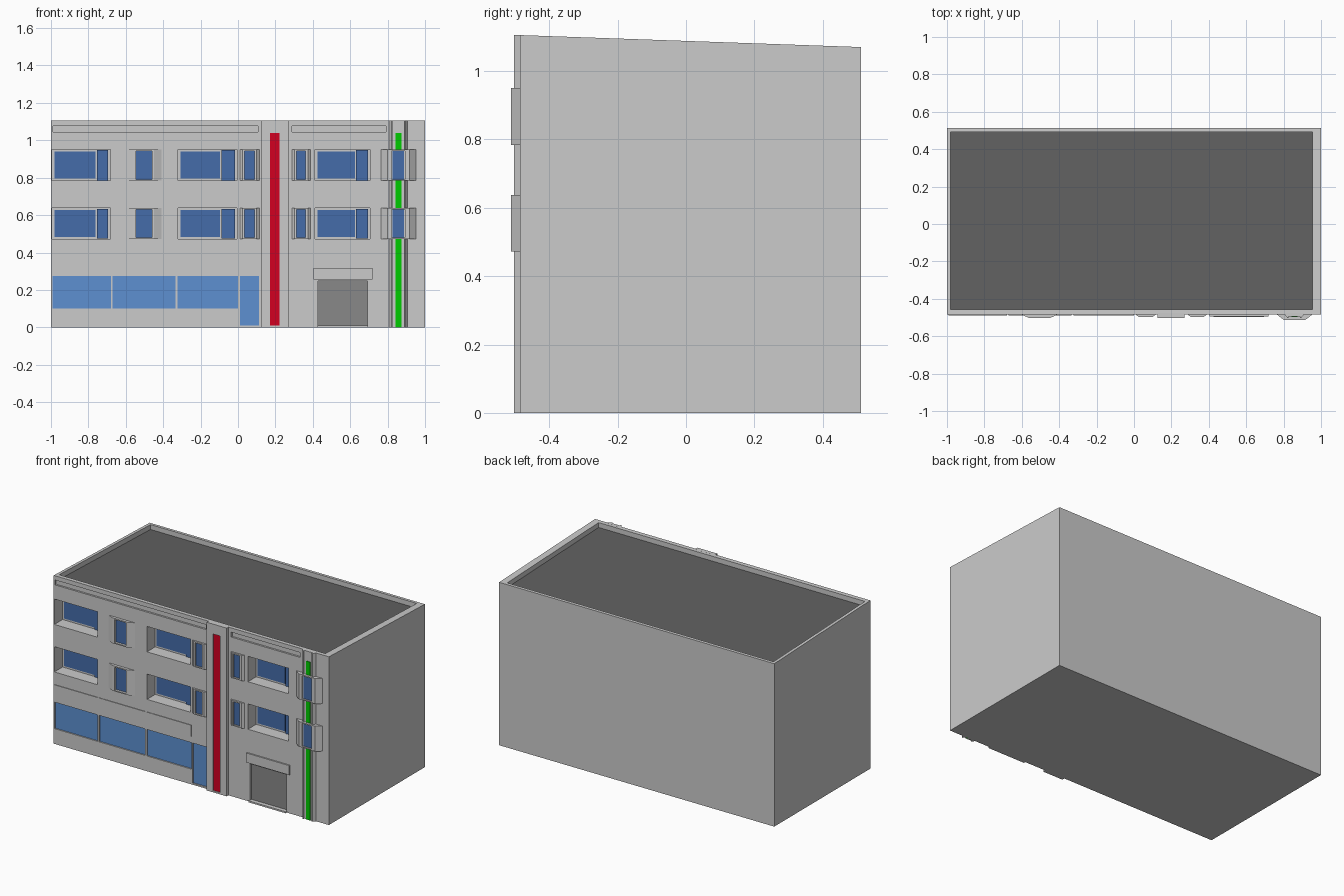
import bpy, bmesh

if "Cube" in bpy.data.objects:
    bpy.data.objects.remove(bpy.data.objects["Cube"])

FRONT, BACK = -0.485, 0.512
FLOORS = [(0.472, 0.638), (0.784, 0.951)]


def top(y):
    # the parapet falls gently towards the back
    return 1.105 - 0.035 * (y - FRONT) / (BACK - FRONT)


def prism(bm, profile, z0, z1):
    # extrude an xy profile upwards; z1 may be a function of y
    h = z1 if callable(z1) else (lambda y: z1)
    g = z0 if callable(z0) else (lambda y: z0)
    lo = [bm.verts.new((x, y, g(y))) for x, y in profile]
    hi = [bm.verts.new((x, y, h(y))) for x, y in profile]
    n = len(profile)
    faces = [bm.faces.new(lo[::-1]), bm.faces.new(hi)]
    for i in range(n):
        j = (i + 1) % n
        faces.append(bm.faces.new((lo[i], lo[j], hi[j], hi[i])))
    bmesh.ops.recalc_face_normals(bm, faces=faces)


def box(bm, x0, x1, y0, y1, z0, z1):
    prism(bm, [(x0, y0), (x1, y0), (x1, y1), (x0, y1)], z0, z1)


def finish(bm, name, mat=None):
    me = bpy.data.meshes.new(name)
    bm.to_mesh(me)
    bm.free()
    ob = bpy.data.objects.new(name, me)
    bpy.context.collection.objects.link(ob)
    if mat:
        me.materials.append(mat)
    return ob


def boxes(name, dims, mat=None):
    bm = bmesh.new()
    for d in dims:
        box(bm, *d)
    return finish(bm, name, mat)


def material(name, rgb):
    m = bpy.data.materials.new(name)
    m.diffuse_color = (*rgb, 1)
    m.use_nodes = True
    m.node_tree.nodes["Principled BSDF"].inputs["Base Color"].default_value = m.diffuse_color
    return m


glass = material("dark_glass", (0.06, 0.15, 0.40))
shop_glass = material("shop_glass", (0.11, 0.28, 0.64))
red = material("red", (0.65, 0.0, 0.015))
green = material("green", (0.0, 0.6, 0.0))
roof_grey = material("roof_grey", (0.12, 0.12, 0.12))
door_grey = material("door_grey", (0.25, 0.25, 0.25))

# facade layout: wide windows (outer x, split x), bays (x, glass x, front y), shop windows
WIDE = [(-0.995, -0.682, -0.758), (-0.322, -0.005, -0.092), (0.412, 0.706, 0.628)]
BAYS = [(-0.60, -0.41, -0.545, -0.46, -0.503, 0.04),
        (0.01, 0.115, 0.035, 0.088, -0.497, 0.015),
        (0.288, 0.388, 0.313, 0.36, -0.497, 0.015),
        (0.765, 0.952, 0.822, 0.893, -0.512, 0.035)]
SHOP = [(-0.993, -0.68, 0.10, 0.274), (-0.67, -0.335, 0.10, 0.274),
        (-0.323, 0.0, 0.10, 0.274), (0.01, 0.113, 0.01, 0.274)]
DOOR = (0.428, 0.692, 0.01, 0.248)
DEPTH = 0.085

# main block, with openings cut out of it
bm = bmesh.new()
prism(bm, [(-1, FRONT), (1, FRONT), (1, BACK), (-1, BACK)], 0, top)
body = finish(bm, "building_walls")

bm = bmesh.new()
ROOF = [(-0.98, -0.457), (0.955, -0.457), (0.955, 0.492), (-0.98, 0.492)]
prism(bm, ROOF, lambda y: top(y) - 0.035, 1.3)
for z0, z1 in FLOORS:
    for x0, x1, _ in WIDE:
        box(bm, x0, x1, -0.6, FRONT + DEPTH, z0, z1)
for x0, x1, z0, z1 in SHOP:
    box(bm, x0, x1, -0.6, FRONT + 0.012, z0, z1)
box(bm, DOOR[0], DOOR[1], -0.6, FRONT + 0.02, DOOR[2], DOOR[3])
for x0, x1 in ((-0.99, 0.108), (0.29, 0.79)):  # cornice grooves
    box(bm, x0, x1, -0.6, FRONT + 0.012, 1.045, 1.077)
cutter = finish(bm, "opening_cutter")
cutter.hide_render = True
mod = body.modifiers.new("openings", 'BOOLEAN')
mod.object = cutter
mod.operation = 'DIFFERENCE'
mod.solver = 'EXACT'
bpy.context.view_layer.objects.active = body
bpy.ops.object.modifier_apply(modifier=mod.name)
bpy.data.objects.remove(cutter)

# roof deck
bm = bmesh.new()
prism(bm, ROOF, lambda y: top(y) - 0.045, lambda y: top(y) - 0.032)
finish(bm, "roof_deck", roof_grey)

# wide recessed windows: a large pane and a narrow opening sash
panes, sashes = [], []
yb = FRONT + DEPTH
for z0, z1 in FLOORS:
    for x0, x1, xs in WIDE:
        panes.append((x0 + 0.014, xs - 0.003, yb - 0.004, yb + 0.01, z0 + 0.012, z1 - 0.01))
        sashes.append((xs + 0.003, x1 - 0.012, yb - 0.01, yb + 0.01, z0 + 0.002, z1 - 0.004))
boxes("wide_window_panes", panes, glass)
boxes("wide_window_sashes", sashes, glass)

# shop windows and entrance door, with fascia panels above
boxes("shop_windows", [(a, b, FRONT + 0.008, FRONT + 0.02, c, d) for a, b, c, d in SHOP], shop_glass)
boxes("fascia_panels", [(a, b, FRONT - 0.004, FRONT + 0.01, 0.315, 0.39) for a, b, _, _ in SHOP[:3]])

# garage door, canopy and threshold
boxes("garage_door", [(DOOR[0], DOOR[1], FRONT + 0.015, FRONT + 0.03, DOOR[2], DOOR[3])], door_grey)
boxes("garage_canopy", [(0.405, 0.718, FRONT - 0.009, FRONT + 0.01, 0.256, 0.318)])
boxes("garage_threshold", [(0.425, 0.695, FRONT - 0.012, FRONT + 0.01, 0, 0.01)])

# splayed window bays: two jambs, a head and a sill around each pane
bm = bmesh.new()
bay_panes = []
for z0, z1 in FLOORS:
    for x0, x1, g0, g1, y, splay in BAYS:
        inner = FRONT + 0.01
        prism(bm, [(x0, FRONT), (x0 + splay, y), (g0, y), (g0, inner), (x0, inner)], z0, z1)
        prism(bm, [(x1, FRONT), (x1, inner), (g1, inner), (g1, y), (x1 - splay, y)], z0, z1)
        box(bm, g0, g1, y, inner, z0, z0 + 0.007)
        box(bm, g0, g1, y, inner, z1 - 0.008, z1)
        yg = -0.501 if y < -0.51 else FRONT - 0.002
        bay_panes.append((g0, g1, yg, inner, z0 + 0.007, z1 - 0.008))
finish(bm, "window_bays")
boxes("bay_window_panes", bay_panes, glass)

# pilaster with recessed red strip
P = -0.503
boxes("red_pilaster", [(0.125, 0.171, P, FRONT + 0.01, 0, 1.105),
                       (0.222, 0.27, P, FRONT + 0.01, 0, 1.105),
                       (0.171, 0.222, P, FRONT + 0.01, 0, 0.01),
                       (0.171, 0.222, P, FRONT + 0.01, 1.04, 1.105)])
boxes("red_strip", [(0.171, 0.222, P + 0.007, FRONT + 0.01, 0.01, 1.04)], red)

# pilaster with two splayed fins and a green strip
bm = bmesh.new()
prism(bm, [(0.807, FRONT), (0.82, P), (0.827, P), (0.827, FRONT + 0.01), (0.807, FRONT + 0.01)], 0, 1.105)
prism(bm, [(0.907, FRONT), (0.907, FRONT + 0.01), (0.887, FRONT + 0.01), (0.887, P), (0.894, P)], 0, 1.105)
box(bm, 0.827, 0.887, -0.494, FRONT + 0.01, 0, 1.105)
finish(bm, "green_pilaster")
boxes("green_strip", [(0.841, 0.873, -0.497, FRONT, 0, 1.04)], green)
